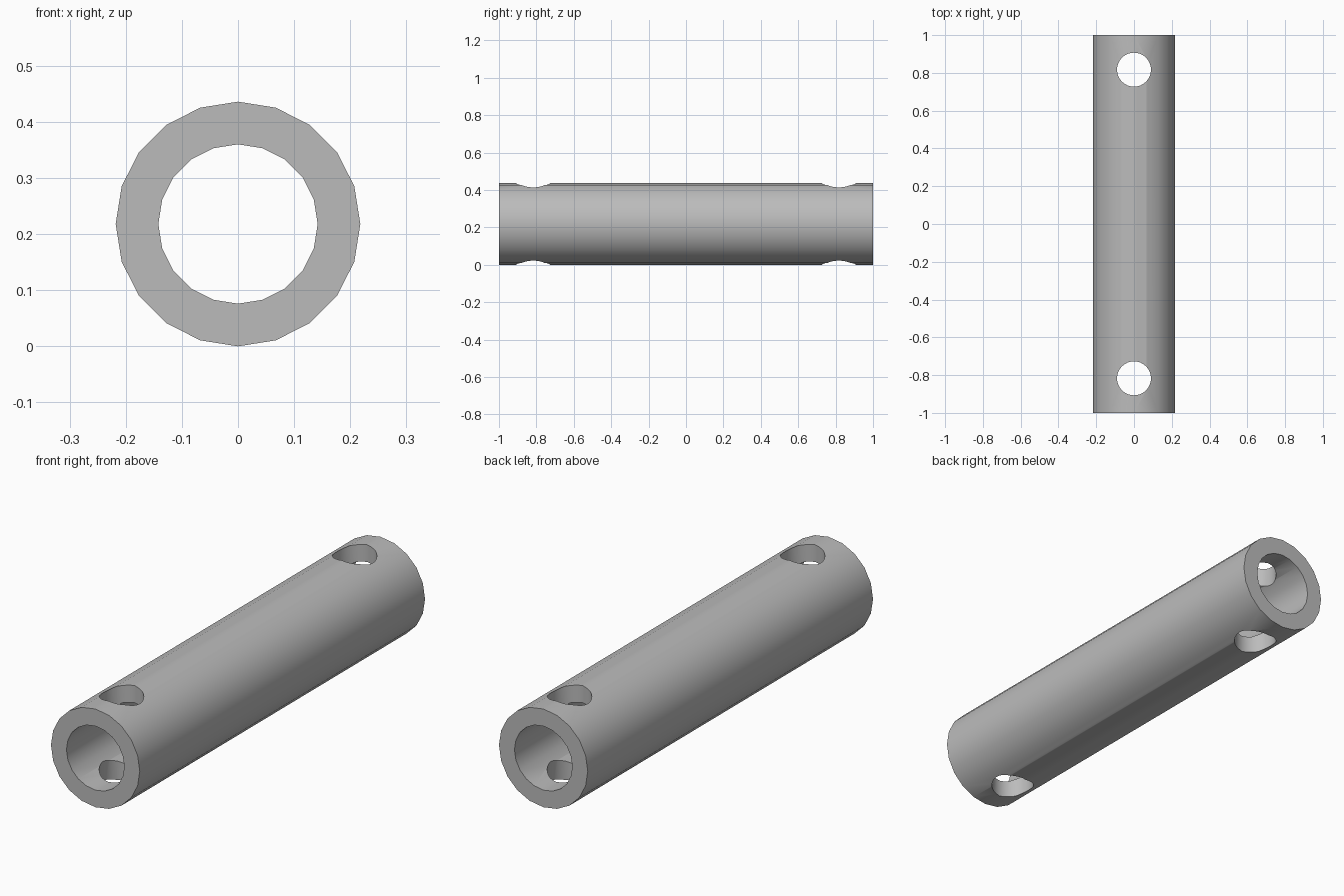
import bpy
import math

cube = bpy.data.objects.get("Cube")
if cube:
    bpy.data.objects.remove(cube, do_unlink=True)

OUTER, INNER, LENGTH = 0.218, 0.142, 2.0
HOLE_RADIUS, HOLE_Y = 0.09, 0.817

grey = bpy.data.materials.new("plain grey")
grey.use_nodes = True
colour = (0.5, 0.5, 0.5, 1)
grey.diffuse_color = colour
grey.node_tree.nodes["Principled BSDF"].inputs["Base Color"].default_value = colour


def cylinder(name, radius, depth, location, sides, along_y=False):
    bpy.ops.mesh.primitive_cylinder_add(
        vertices=sides, radius=radius, depth=depth, location=location,
        rotation=(math.pi / 2 if along_y else 0, 0, 0))
    obj = bpy.context.object
    obj.name = name
    obj.data.materials.append(grey)
    return obj


def cut(target, cutter):
    mod = target.modifiers.new("cut", "BOOLEAN")
    mod.operation = "DIFFERENCE"
    mod.solver = "EXACT"
    mod.object = cutter
    bpy.context.view_layer.objects.active = target
    bpy.ops.object.modifier_apply(modifier=mod.name)
    bpy.data.objects.remove(cutter, do_unlink=True)


# Tube body with an open bore
tube = cylinder("tube", OUTER, LENGTH, (0, 0, OUTER), 20, True)
cut(tube, cylinder("bore", INNER, LENGTH * 1.2, (0, 0, OUTER), 20, True))

# Pin hole straight through both walls near each end
for y in (-HOLE_Y, HOLE_Y):
    cut(tube, cylinder("pin_hole", HOLE_RADIUS, 1, (0, y, OUTER), 32))

# Smooth walls, sharp rims
bpy.ops.object.select_all(action="DESELECT")
tube.select_set(True)
bpy.context.view_layer.objects.active = tube
bpy.ops.object.shade_smooth_by_angle(angle=math.radians(30))
